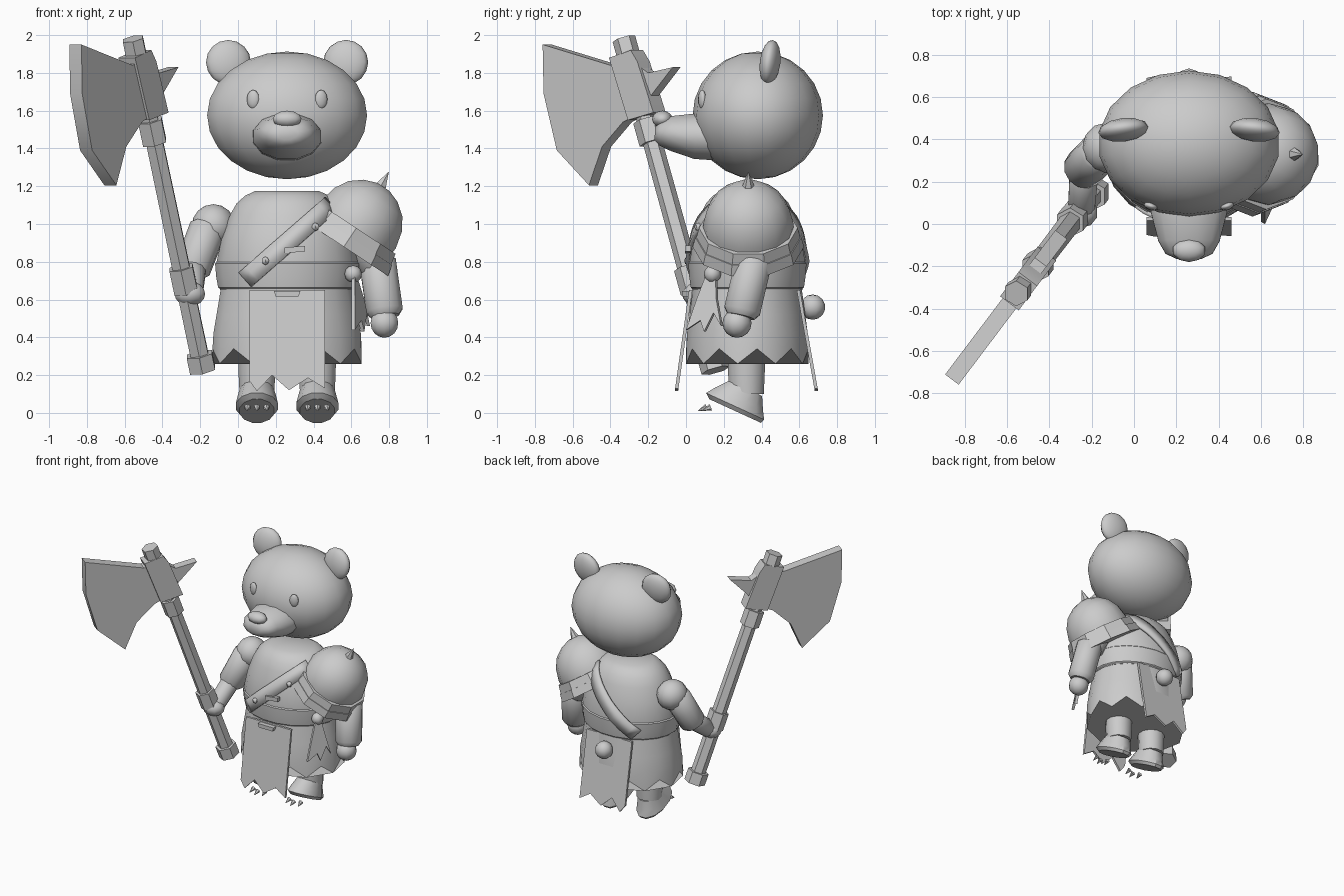
import bpy, bmesh, math
from mathutils import Vector as V

if "Cube" in bpy.data.objects:
    bpy.data.objects.remove(bpy.data.objects["Cube"])

CX, CY = 0.26, 0.325   # axis of the body


def finish(name, verts, faces, angle=35):
    me = bpy.data.meshes.new(name)
    me.from_pydata([tuple(v) for v in verts], [], faces)
    bm = bmesh.new()
    bm.from_mesh(me)
    bmesh.ops.recalc_face_normals(bm, faces=bm.faces)
    bm.to_mesh(me)
    bm.free()
    ob = bpy.data.objects.new(name, me)
    bpy.context.collection.objects.link(ob)
    smooth(ob, angle)
    return ob


def smooth(ob, angle=35):
    bpy.ops.object.select_all(action='DESELECT')
    ob.select_set(True)
    bpy.context.view_layer.objects.active = ob
    bpy.ops.object.shade_smooth_by_angle(angle=math.radians(angle))


def loft(name, sections, n=12, hem=None, angle=35):
    """Elliptical rings (centre, a, b) skinned along one axis; hem makes a zigzag first ring."""
    d = (V(sections[-1][0]) - V(sections[0][0])).normalized()
    b_ax = d.cross(V((1, 0, 0))).normalized()
    a_ax = b_ax.cross(d)
    verts, faces = [], []
    for k, (c, a, b) in enumerate(sections):
        for i in range(n):
            t = 2 * math.pi * (i + 0.5) / n
            p = V(c) + a_ax * a * math.cos(t) + b_ax * b * math.sin(t)
            if hem and k == 0 and i % 2:
                p -= d * hem
            verts.append(p)
    for k in range(len(sections) - 1):
        for i in range(n):
            j = (i + 1) % n
            faces.append((k * n + i, k * n + j, k * n + n + j, k * n + n + i))
    faces += [tuple(range(n)), tuple(range(len(verts) - n, len(verts)))]
    return finish(name, verts, faces, angle)


def plate(name, pts, thick):
    """Flat outline thickened by the vector thick."""
    h, n = V(thick) / 2, len(pts)
    verts = [V(p) - h for p in pts] + [V(p) + h for p in pts]
    faces = [tuple(range(n)), tuple(range(n, 2 * n))]
    faces += [(i, (i + 1) % n, (i + 1) % n + n, i + n) for i in range(n)]
    return finish(name, verts, faces)


def ball(name, loc, r, seg=12, rings=8, rot=(0, 0, 0)):
    bpy.ops.mesh.primitive_uv_sphere_add(segments=seg, ring_count=rings, location=loc, rotation=rot)
    ob = bpy.context.object
    ob.name, ob.scale = name, (r if isinstance(r, tuple) else (r, r, r))
    smooth(ob, 50)


def both(x):
    return [("left", CX - x, -1), ("right", CX + x, 1)]


# head, muzzle and face
ball("head", (CX, 0.38, 1.575), (0.43, 0.345, 0.338), 18, 12)
loft("muzzle", [((CX, y, z), a, b) for y, z, a, b in
     [(0.2, 1.46, 0.19, 0.13), (0.05, 1.465, 0.185, 0.125), (-0.08, 1.48, 0.15, 0.095),
      (-0.14, 1.48, 0.115, 0.065), (-0.165, 1.48, 0.06, 0.035)]], 12, angle=60)
ball("nose", (CX, -0.125, 1.555), (0.08, 0.055, 0.045), 10, 6)
for side, x, s in both(0.31):
    ball(side + "_ear", (x, 0.445, 1.855), (0.12, 0.055, 0.12), 12, 8, (-0.12, 0, -0.12 * s))
for side, x, s in both(0.18):
    ball(side + "_eye", (x, 0.085, 1.66), (0.035, 0.02, 0.05), 10, 6, (0, 0, 0.3 * s))

# torso, belt and ragged skirt
PROFILE = [(0.65, 0.36), (0.8, 0.378), (0.945, 0.345), (1.05, 0.305), (1.11, 0.27), (1.15, 0.225), (1.175, 0.17)]


def body_r(z):
    for (z0, r0), (z1, r1) in zip(PROFILE, PROFILE[1:]):
        if z <= z1:
            return r0 + (r1 - r0) * (z - z0) / (z1 - z0)
    return 0.17


def lathe(name, prof, n=20, **kw):
    return loft(name, [((CX, CY, z), r, r * 0.82) for z, r in prof], n, **kw)


lathe("torso", PROFILE)
lathe("belt", [(0.655, 0.358), (0.665, 0.37), (0.72, 0.38), (0.79, 0.386), (0.8, 0.375)], angle=30)
lathe("skirt", [(0.34, 0.4), (0.42, 0.395), (0.52, 0.378), (0.66, 0.355)], hem=0.08)
ball("tail", (CX, 0.67, 0.56), 0.067, 10, 7)

# front and back cloth panels with torn hems
HEM = [(-0.2, 0.17), (-0.16, 0.115), (-0.08, 0.2), (0.01, 0.12), (0.11, 0.185), (0.2, 0.13)]
for name, y_top, y_low in [("front_cloth", 0.025, -0.05), ("back_cloth", 0.595, 0.69)]:
    outline = [(0.2, 0.65), (-0.2, 0.65)] + HEM
    plate(name, [(CX + x, y_low + (y_top - y_low) * (z - 0.12) / 0.53, z) for x, z in outline], (0, 0.018, 0))
plate("cloth_clasp", [(0.19, 0.0, 0.645), (0.33, 0.0, 0.645), (0.32, 0.0, 0.615), (0.2, 0.0, 0.615)], (0, 0.04, 0))

# hip rag and knot
ball("hip_knot", (0.61, 0.14, 0.735), 0.046, 8, 6)
plate("hip_rag", [(0.61, 0.11, 0.73), (0.62, 0.16, 0.73), (0.66, 0.165, 0.6), (0.69, 0.19, 0.46), (0.675, 0.15, 0.53),
      (0.66, 0.1, 0.43), (0.645, 0.08, 0.49), (0.61, 0.005, 0.44), (0.61, 0.06, 0.6)], (0.018, -0.01, 0))


# diagonal chest strap wrapped over front and back
def on_body(x, z, s, grow=1.035):
    r = body_r(z) * grow
    return V((x, CY + s * 0.82 * r * math.sqrt(max(0, 1 - ((x - CX) / r) ** 2)), z))


for name, s in [("strap_front", -1), ("strap_back", 1)]:
    verts = []
    for i in range(13):
        x = 0.04 + 0.45 * i / 12
        z = 0.68 + 0.88 * (x - 0.01)
        verts += [on_body(x - 0.033, z + 0.037, s), on_body(x + 0.033, z - 0.037, s)]
    ob = finish(name, verts, [(2 * i, 2 * i + 1, 2 * i + 3, 2 * i + 2) for i in range(12)])
    mod = ob.modifiers.new("thickness", 'SOLIDIFY')
    mod.thickness, mod.offset = 0.02, 0
for i, (x, z) in enumerate([(0.41, 0.985), (0.145, 0.805)]):
    ball(f"strap_stud_{i + 1}", on_body(x, z, -1, 1.06), 0.022, 6, 4)
c = on_body(0.3, 0.865, -1, 1.06)
plate("strap_buckle", [c + V((x, 0, z)) for x, z in [(-0.055, -0.02), (0.055, -0.01), (0.055, 0.02), (-0.055, 0.01)]],
      (0, 0.03, 0))

# legs, feet and claws
for side, x, s in both(0.16):
    loft(side + "_leg", [((x, 0.32, z), r, r) for z, r in [(0.1, 0.095), (0.2, 0.1), (0.4, 0.105)]], 12)
    loft(side + "_foot", [((x, y, z), a, b) for y, z, a, b in
         [(0.26, 0.01, 0.095, 0.155), (0.26, 0.035, 0.115, 0.175), (0.28, 0.075, 0.105, 0.145),
          (0.315, 0.13, 0.09, 0.1)]], 12)
    for k in (-1, 0, 1):
        y = 0.11 + 0.02 * abs(k)
        loft(f"{side}_claw_{k + 2}", [((x + 0.05 * k, y, 0.03), 0.018, 0.018),
             ((x + 0.055 * k, y - 0.045, 0.012), 0.002, 0.002)], 6)


# arms
def limb(name, p, q, r0, r1, n=12):
    p, q = V(p), V(q)
    loft(name, [(p.lerp(q, t), r, r) for t, r in
         [(0, r0 * 0.7), (0.1, r0), (0.5, (r0 + r1) / 2), (0.9, r1), (1, r1 * 0.75)]], n, angle=50)


limb("right_upper_arm", (0.6, 0.34, 1.02), (0.74, 0.36, 0.76), 0.11, 0.1)
limb("right_sleeve", (0.735, 0.365, 0.83), (0.78, 0.29, 0.51), 0.1, 0.1)
ball("right_hand", (0.775, 0.27, 0.475), 0.077, 10, 8)
ball("left_shoulder", (-0.13, 0.36, 0.99), (0.115, 0.12, 0.115), 12, 8)
limb("left_sleeve", (-0.15, 0.35, 1.0), (-0.25, 0.25, 0.74), 0.1, 0.098)
limb("left_forearm", (-0.235, 0.26, 0.78), (-0.25, 0.06, 0.63), 0.07, 0.065)
ball("left_hand", (-0.255, 0.055, 0.63), (0.085, 0.075, 0.065), 10, 8)

# shoulder armour: tilted dome, two bands and a spike
PC, PA = V((0.64, 0.33, 1.0)), V((0.55, 0, 0.835))
loft("pauldron_dome", [(PC + PA * h, r, r) for h, r in
     [(-0.08, 0.235), (0.0, 0.24), (0.09, 0.218), (0.16, 0.175), (0.21, 0.11), (0.235, 0.04)]], 14, angle=50)
for i, (h, r) in enumerate([(-0.055, 0.275), (-0.115, 0.295)]):
    loft(f"pauldron_band_{i + 1}", [(PC + PA * (h - 0.03), r, r), (PC + PA * (h + 0.03), r * 0.95, r * 0.95)], 10, angle=25)
loft("pauldron_spike", [((0.74, 0.33, 1.17), 0.045, 0.045), ((0.797, 0.33, 1.275), 0.002, 0.002)], 6)

# battle axe: everything lies in one upright plane
BOT, TOP = V((-0.185, 0.16, 0.215)), V((-0.558, -0.33, 1.985))
SIDE = V((0.8, -0.6, 0))


def rod(name, z0, z1, r0, r1):
    f = lambda z: BOT.lerp(TOP, (z - BOT.z) / (TOP.z - BOT.z))
    loft(name, [(f(z0), r0, r0), (f(z1), r1, r1)], 6)


def blade_pt(y, z):
    return V((-0.185 - (0.16 - y) * 0.755, y, z))


rod("axe_shaft", 0.25, 1.9, 0.055, 0.05)
rod("axe_pommel", 0.225, 0.31, 0.078, 0.078)
rod("axe_grip_ring", 0.64, 0.77, 0.072, 0.072)
rod("axe_collar", 1.43, 1.55, 0.072, 0.072)
rod("axe_cap", 1.9, 1.98, 0.062, 0.062)
plate("axe_socket", [blade_pt(*p) for p in [(-0.275, 1.55), (-0.14, 1.59), (-0.225, 1.86), (-0.26, 1.92), (-0.375, 1.88)]],
      SIDE * 0.11)
plate("axe_blade", [blade_pt(*p) for p in
      [(-0.735, 1.95), (-0.375, 1.84), (-0.33, 1.875), (-0.25, 1.57), (-0.31, 1.54), (-0.42, 1.41), (-0.49, 1.205),
       (-0.66, 1.39), (-0.73, 1.69)]], SIDE * 0.08)
plate("axe_back_spike", [blade_pt(*p) for p in [(-0.22, 1.83), (-0.18, 1.8), (-0.05, 1.83), (-0.165, 1.68)]], SIDE * 0.07)
